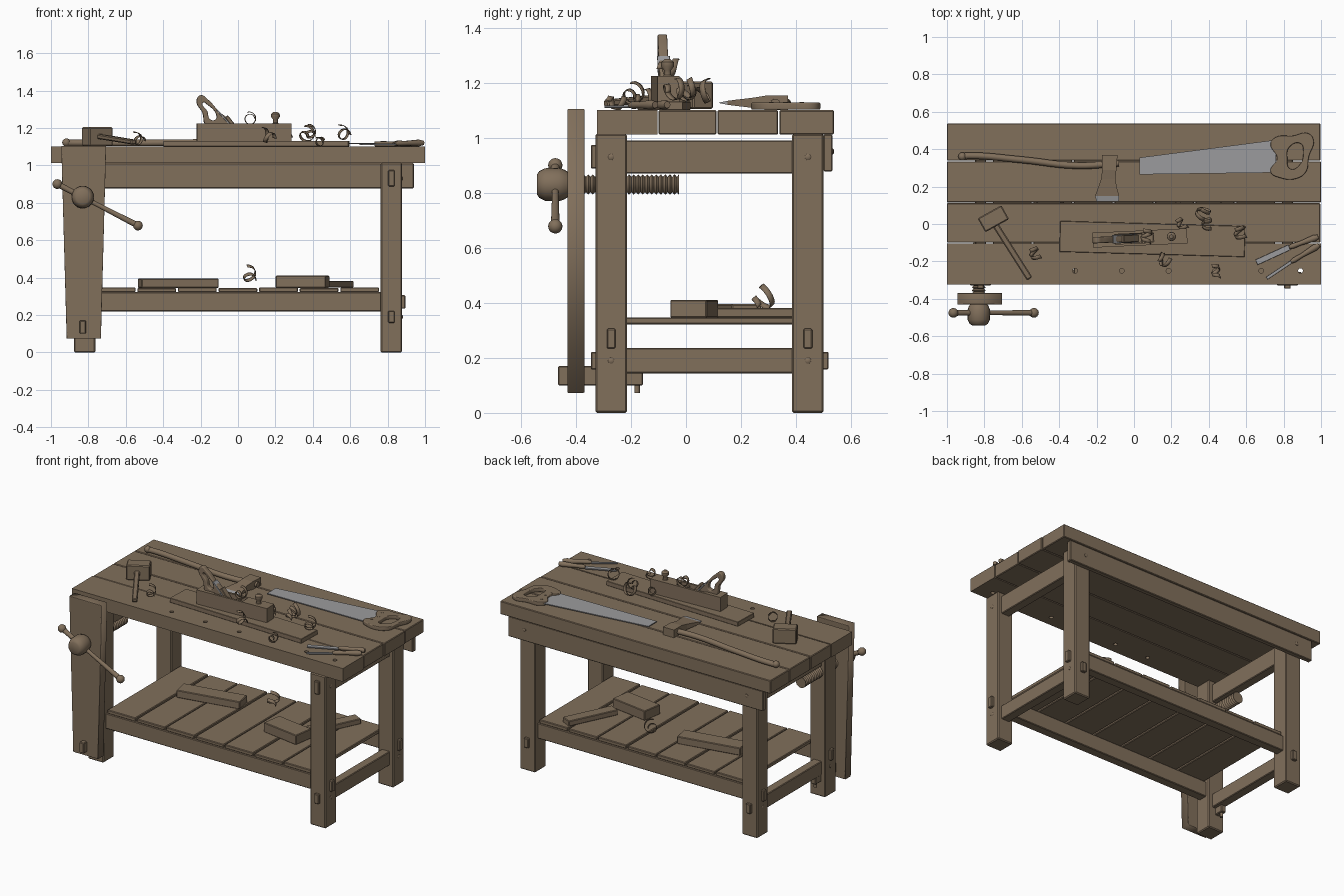
import bpy, bmesh, math
from mathutils import Vector, Matrix

cube = bpy.data.objects.get("Cube")
if cube:
    bpy.data.objects.remove(cube)


def material(name, rgb):
    m = bpy.data.materials.new(name)
    m.use_nodes = True
    m.diffuse_color = (*rgb, 1)
    m.node_tree.nodes["Principled BSDF"].inputs["Base Color"].default_value = (*rgb, 1)
    return m


WOOD = material("oak wood", (0.22, 0.16, 0.105))
STEEL = material("grey steel", (0.33, 0.33, 0.34))


def add(name, bm, mat, smooth=False, bevel=0.0):
    mesh = bpy.data.meshes.new(name)
    bmesh.ops.recalc_face_normals(bm, faces=bm.faces)
    bm.to_mesh(mesh)
    bm.free()
    ob = bpy.data.objects.new(name, mesh)
    bpy.context.collection.objects.link(ob)
    mesh.materials.append(mat)
    if smooth:
        activate(ob)
        bpy.ops.object.shade_smooth_by_angle(angle=0.7)
    if bevel:
        mod = ob.modifiers.new("edges", "BEVEL")
        mod.width = bevel
    return ob


def activate(ob):
    bpy.ops.object.select_all(action="DESELECT")
    ob.select_set(True)
    bpy.context.view_layer.objects.active = ob


def block(name, centre, size, turn=0, mat=WOOD, bevel=0.004, tilt=0):
    bm = bmesh.new()
    m = (Matrix.Translation(centre) @ Matrix.Rotation(math.radians(turn), 4, "Z")
         @ Matrix.Rotation(math.radians(tilt), 4, "Y") @ Matrix.Diagonal((*size, 1)))
    bmesh.ops.create_cube(bm, size=1, matrix=m)
    return add(name, bm, mat, bevel=bevel)


def span(name, x, y, z, **kw):
    pairs = (x, y, z)
    return block(name, [(a + b) / 2 for a, b in pairs], [b - a for a, b in pairs], **kw)


def lathe(name, start, toward, profile, mat=WOOD, sides=20):
    """Turned part: profile of (distance along axis, radius)."""
    bm = bmesh.new()
    start = Vector(start)
    rot = (Vector(toward) - start).to_track_quat("Z", "Y").to_matrix().to_4x4()
    rings = [[bm.verts.new((r * math.cos(k * math.tau / sides), r * math.sin(k * math.tau / sides), h))
              for k in range(sides)] for h, r in profile]
    for a, b in zip(rings, rings[1:]):
        for k in range(sides):
            bm.faces.new((a[k], a[k - 1], b[k - 1], b[k]))
    bm.faces.new(rings[0])
    bm.faces.new(rings[-1])
    bm.transform(Matrix.Translation(start) @ rot)
    return add(name, bm, mat, smooth=True)


def ball(name, centre, r):
    bm = bmesh.new()
    bmesh.ops.create_uvsphere(bm, u_segments=16, v_segments=10, radius=r, matrix=Matrix.Translation(centre))
    return add(name, bm, WOOD, smooth=True)


def curve(name, outlines, kind, flat, mat, **settings):
    cu = bpy.data.curves.new(name, "CURVE")
    cu.dimensions = "2D" if flat else "3D"
    cu.resolution_u = 6
    for key, value in settings.items():
        setattr(cu, key, value)
    for pts in outlines:
        sp = cu.splines.new(kind)
        sp.use_cyclic_u = flat
        points = sp.bezier_points if kind == "BEZIER" else sp.points
        points.add(len(pts) - 1)
        for p, co in zip(points, pts):
            p.co = co if kind == "BEZIER" else (*co, 1)
            if kind == "BEZIER":
                p.handle_left_type = p.handle_right_type = "AUTO"
    ob = bpy.data.objects.new(name, cu)
    bpy.context.collection.objects.link(ob)
    cu.materials.append(mat)
    return ob


def plate(name, outlines, thick, mat=WOOD, kind="BEZIER", bevel=0.0):
    return curve(name, [[(x, y, 0) for x, y in o] for o in outlines], kind, True, mat,
                 fill_mode="BOTH", extrude=thick / 2 - bevel, bevel_depth=bevel, offset=-bevel)


def cut(ob, cutters):
    """Carve the cutters out of a part, then drop them."""
    ob.modifiers.clear()
    activate(ob)
    for c in cutters:
        mod = ob.modifiers.new("cut", "BOOLEAN")
        mod.object, mod.solver = c, "EXACT"
        bpy.ops.object.modifier_apply(modifier=mod.name)
        bpy.data.objects.remove(c)


# Bench top planks with dog holes in the front one
edges = (-0.325, -0.102, 0.113, 0.337, 0.54)
for i, (a, b) in enumerate(zip(edges, edges[1:])):
    top = span(f"top_plank_{i + 1}", (-1, 1 - 0.004 * (i % 2)), (a + 0.002, b - 0.002), (1.012, 1.1))
    if i == 0:
        cut(top, [lathe("hole_cutter", (x, -0.25, 1), (x, -0.25, 2), [(0, 0.013), (0.2, 0.013)])
                  for x in (-0.315, -0.065, 0.185, 0.435, 0.68, 0.89)])

# Legs, side rails, through tenons and pegs
for s, side in ((-1, "right"), (1, "left")):
    x = 0.82 * s
    for y, end in ((-0.272, "front"), (0.443, "back")):
        block(f"{end}_{side}_leg", (x, y, 0.507), (0.114, 0.115, 1.014), bevel=0.006)
        block(f"{end}_{side}_long_tenon", (0.86 * s, y, 0.27), (0.07, 0.032, 0.072))
        for z in (0.19, 0.93):
            lathe(f"{end}_{side}_peg", (0.8 * s, y, z), (s, y, z), [(0, 0.011), (0.078, 0.011), (0.081, 0.007)])
    block(f"{side}_upper_rail", (x, 0.085, 0.93), (0.06, 0.63, 0.12))
    block(f"{side}_lower_rail", (x, 0.085, 0.19), (0.06, 0.63, 0.092))
    span(f"{side}_upper_tenon", (x - 0.017, x + 0.017), (-0.346, 0.5), (0.888, 0.974))
    span(f"{side}_lower_tenon", (x - 0.017, x + 0.017), (-0.346, 0.518), (0.158, 0.222))
    lathe(f"{side}_apron_peg", (x, 0.5, 0.95), (x, 1, 0.95), [(0, 0.011), (0.034, 0.011), (0.037, 0.007)])

# Back apron, long rails and shelf boards
span("back_apron", (-0.94, 0.94), (0.5, 0.532), (0.877, 1.012))
for y, end in ((-0.272, "front"), (0.443, "back")):
    block(f"{end}_long_rail", (0, y, 0.271), (1.56, 0.06, 0.102))
for i in range(7):
    x = -0.76 + i * 0.217
    span(f"shelf_board_{i + 1}", (x + 0.005, x + 0.212), (-0.3, 0.47), (0.322, 0.347 - 0.003 * (i % 2)))

# Offcuts on the shelf
block("long_offcut", (-0.32, 0.18, 0.37), (0.42, 0.11, 0.05), 11)
block("thick_offcut", (0.345, 0.03, 0.378), (0.27, 0.135, 0.065), -9)
block("thin_offcut", (0.51, 0.28, 0.364), (0.34, 0.075, 0.036), 64)

# Leg vise: jaw, screw, hub, handle and guide
jaw = plate("vise_jaw", [[(-0.945, 1.104), (-0.916, 0.073), (-0.733, 0.073), (-0.705, 1.104)]],
            0.062, kind="POLY", bevel=0.004)
jaw.rotation_euler.x = math.pi / 2
jaw.location.y = -0.4
vx, vz = -0.83, 0.83
thread = [(0.0165 * i / 2, 0.037 if i % 2 else 0.028) for i in range(44)]
lathe("vise_screw", (vx, -0.38, vz), (vx, 1, vz), thread)
lathe("vise_hub", (vx, -0.542, vz), (vx, 1, vz),
      [(0, 0.036), (0.008, 0.048), (0.03, 0.059), (0.08, 0.061), (0.1, 0.054), (0.114, 0.045)])
ends = Vector((-0.966, -0.475, 0.9)), Vector((-0.535, -0.475, 0.678))
length = (ends[1] - ends[0]).length
lathe("vise_handle", *ends, [(0, 0.016), (length / 2, 0.012), (length, 0.016)])
for e in ends:
    ball("vise_handle_knob", e, 0.026)
span("vise_guide", (-0.847, -0.813), (-0.465, -0.156), (0.1, 0.17))
lathe("vise_guide_pin", (vx, -0.178, 0.073), (vx, -0.178, 1), [(0, 0.01), (0.11, 0.01)])

# Workpiece and hand plane
block("workpiece", (0.098, -0.08, 1.116), (0.99, 0.165, 0.03), -1.6, bevel=0.002)
tilt = 2.6
body = block("plane_body", (0.032, -0.075, 1.178), (0.505, 0.08, 0.094), tilt)
cut(body, [block("throat_cutter", (0.0, -0.077, 1.2), (0.21, 0.052, 0.08), tilt)])
block("plane_iron", (-0.05, -0.079, 1.225), (0.19, 0.046, 0.008), tilt, STEEL, 0.001, 48)
block("plane_wedge", (-0.022, -0.078, 1.21), (0.13, 0.04, 0.02), tilt, WOOD, 0.003, 52)
block("plane_throat_bar", (0.05, -0.075, 1.205), (0.02, 0.06, 0.02), tilt)
tote = plate("plane_handle", [
    [(-0.222, 1.345), (-0.2, 1.375), (-0.165, 1.355), (-0.105, 1.29), (-0.05, 1.225), (-0.17, 1.215), (-0.19, 1.28)],
    [(-0.188, 1.335), (-0.165, 1.325), (-0.115, 1.265), (-0.12, 1.245), (-0.148, 1.245), (-0.165, 1.29)]],
    0.034, bevel=0.006)
tote.rotation_euler = (math.pi / 2, 0, math.radians(tilt))
tote.location.y = -0.077
lathe("plane_knob", (0.2, -0.067, 1.22), (0.2, -0.067, 2),
      [(0, 0.022), (0.008, 0.013), (0.025, 0.013), (0.04, 0.024), (0.055, 0.023), (0.066, 0.01)])

# Mallet
block("mallet_head", (-0.752, 0.028, 1.154), (0.145, 0.085, 0.1), 29, bevel=0.006)
block("mallet_handle", (-0.652, -0.145, 1.14), (0.35, 0.034, 0.026), -57.5, bevel=0.006, tilt=5)

# Axe: bent handle and a head flaring to a ground edge
curve("axe_handle", [[(-0.925, 0.36, 1.12), (-0.88, 0.365, 1.12), (-0.6, 0.343, 1.12),
                      (-0.3, 0.312, 1.122), (-0.08, 0.325, 1.124)]], "BEZIER", False, WOOD,
      bevel_depth=0.018, bevel_resolution=3, use_fill_caps=True)
ball("axe_handle_end", (-0.918, 0.361, 1.122), 0.022)
bm = bmesh.new()
sections = [(0.37, -0.17, -0.088, 0.026), (0.29, -0.17, -0.094, 0.026), (0.24, -0.176, -0.1, 0.018),
            (0.18, -0.197, -0.088, 0.011), (0.15, -0.208, -0.079, 0.007), (0.12, -0.2, -0.082, 0.001)]
rings = [[bm.verts.new((x, y, 1.127 + z)) for x, z in ((l, -t), (r, -t), (r, t), (l, t))]
         for y, l, r, t in sections]
for i, (a, b) in enumerate(zip(rings, rings[1:])):
    for k in range(4):
        bm.faces.new((a[k], a[k - 1], b[k - 1], b[k])).material_index = int(i == 4)
bm.faces.new(rings[0])
bm.faces.new(rings[-1]).material_index = 1
add("axe_head", bm, WOOD).data.materials.append(STEEL)

# Hand saw
blade = plate("saw_blade", [[(0.03, 0.265), (0.76, 0.275), (0.76, 0.45), (0.03, 0.355)]], 0.006, STEEL, "POLY")
blade.location.z = 1.116
grip = plate("saw_handle", [
    [(0.73, 0.43), (0.76, 0.465), (0.85, 0.472), (0.93, 0.485), (0.96, 0.45), (0.935, 0.36),
     (0.92, 0.28), (0.87, 0.243), (0.78, 0.247), (0.73, 0.28), (0.765, 0.35)],
    [(0.83, 0.41), (0.89, 0.43), (0.905, 0.39), (0.88, 0.31), (0.835, 0.295), (0.82, 0.35)]],
    0.026, bevel=0.005)
grip.location.z = 1.115
for x, y in ((0.77, 0.31), (0.785, 0.36), (0.77, 0.42)):
    lathe("saw_bolt", (x, y, 1.12), (x, y, 2), [(0, 0.008), (0.01, 0.008)], sides=12)

# Chisels
for tip, neck, butt, width in (((0.655, -0.205), (0.83, -0.125), (0.985, -0.068), 0.03),
                               ((0.71, -0.29), (0.84, -0.203), (0.99, -0.112), 0.016)):
    t, n, e = (Vector((*p, z)) for p, z in ((tip, 1.108), (neck, 1.118), (butt, 1.12)))
    d = n - t
    block("chisel_blade", (t + n) / 2, (d.length, width, 0.008),
          math.degrees(math.atan2(d.y, d.x)), STEEL, 0.001)
    h = (e - n).length
    lathe("chisel_handle", n, e, [(0, 0.009), (0.02, 0.014), (h * 0.4, 0.012), (h * 0.85, 0.018), (h, 0.012)])


# Curled wood shavings
def shaving(x, y, z, r, rx, rz, turns=1.3):
    bm = bmesh.new()
    n = 22
    rows = []
    for i in range(n + 1):
        t = i / n * turns * math.tau
        rad = r * (0.6 + 0.4 * i / n)
        rows.append([bm.verts.new((rad * math.cos(t), 0.008 * t - 0.03 + w, rad * math.sin(t))) for w in (0, 0.022)])
    for a, b in zip(rows, rows[1:]):
        bm.faces.new((a[0], a[1], b[1], b[0]))
    ob = add("wood_shaving", bm, WOOD, smooth=True)
    ob.location, ob.rotation_euler = (x, y, z), (rx, 0, rz)
    ob.modifiers.new("thickness", "SOLIDIFY").thickness = 0.003


for s in ((-0.525, -0.17, 1.135, 0.036, 0.2, 0.6), (0.065, -0.08, 1.25, 0.038, 0, 0.1),
          (0.36, 0.05, 1.155, 0.045, 0.4, -0.4), (0.26, -0.01, 1.155, 0.03, 0.2, 0.8),
          (0.57, -0.06, 1.168, 0.042, 0.2, 0.5), (0.17, -0.2, 1.15, 0.042, 0.3, 1.2),
          (0.44, -0.27, 1.13, 0.03, -0.2, 0.3), (0.39, -0.01, 1.165, 0.035, 0.5, 0.2),
          (0.065, 0.27, 0.4, 0.045, 0.7, 0.4)):
    shaving(*s)
